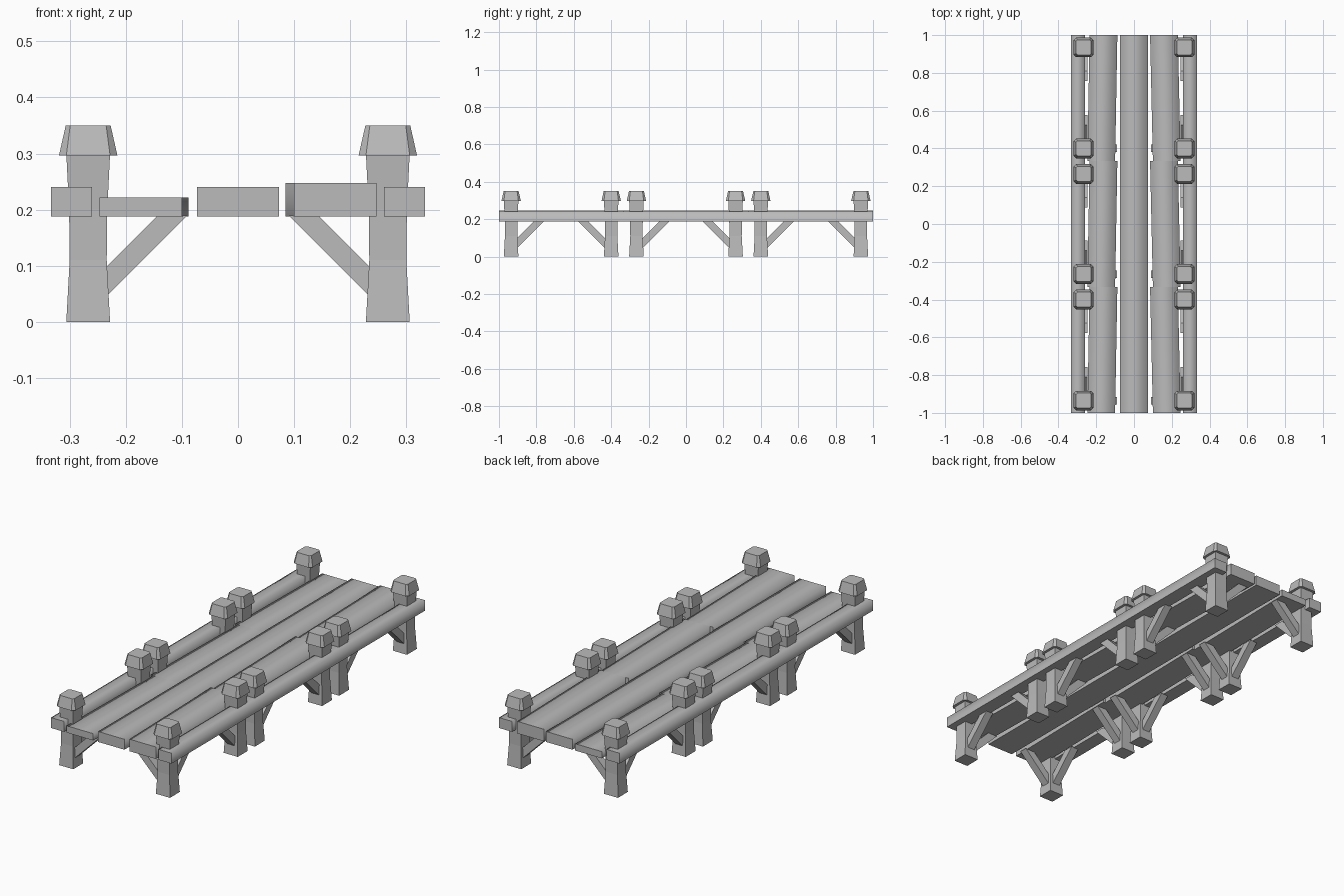
import bpy
import bmesh

cube = bpy.data.objects.get("Cube")
if cube:
    bpy.data.objects.remove(cube, do_unlink=True)

grey = bpy.data.materials.new("plain_grey")
grey.use_nodes = True
color = (0.5, 0.5, 0.5, 1)
grey.diffuse_color = color
grey.node_tree.nodes["Principled BSDF"].inputs["Base Color"].default_value = color


def finish(name, bm):
    bmesh.ops.recalc_face_normals(bm, faces=bm.faces[:])
    mesh = bpy.data.meshes.new(name)
    bm.to_mesh(mesh)
    bm.free()
    mesh.materials.append(grey)
    obj = bpy.data.objects.new(name, mesh)
    bpy.context.collection.objects.link(obj)
    return obj


def loft(name, rings):
    """Skin equal-sized rings of points and close both ends."""
    bm = bmesh.new()
    loops = [[bm.verts.new(p) for p in ring] for ring in rings]
    n = len(loops[0])
    for a, b in zip(loops, loops[1:]):
        for i in range(n):
            j = (i + 1) % n
            bm.faces.new((a[i], a[j], b[j], b[i]))
    bm.faces.new(loops[0])
    bm.faces.new(loops[-1])
    return finish(name, bm)


def beam(name, front, back, y0, y1, z0, z1):
    """Long board with softly shaded upper edges and crisp ends."""
    def ring(span, y):
        a, b = span
        return [(a, y, z0), (b, y, z0), (b, y, z1), (a, y, z1)]
    obj = loft(name, [ring(front, y0), ring(back, y1)])
    mesh = obj.data
    for poly in mesh.polygons:
        poly.use_smooth = True
    middle = (z0 + z1) / 2
    for edge in mesh.edges:
        a, b = (mesh.vertices[i].co for i in edge.vertices)
        edge.use_edge_sharp = abs(a.y - b.y) < 0.01 or a.z < middle


def square(x, y, z, r):
    return [(x - r, y - r, z), (x + r, y - r, z), (x + r, y + r, z), (x - r, y + r, z)]


def chamfered(x, y, z, r, c):
    k = r - c
    pts = [(-k, -r), (k, -r), (r, -k), (r, k), (k, r), (-k, r), (-r, k), (-r, -k)]
    return [(x + px, y + py, z) for px, py in pts]


# Diagonal brace outline: distance from the post centre, height
BRACE = [(0.03, 0.043), (0.177, 0.19), (0.124, 0.19), (0.03, 0.096)]


def brace(name, x, y, dx, dy, half=0.02):
    rings = [[(x + d * dx + s * dy, y + d * dy + s * dx, z) for d, z in BRACE]
             for s in (-half, half)]
    loft(name, rings)


# Deck: one full centre board, and three skewed boards on each side
LOW = 0.188
beam("centre_board", (-0.073, 0.073), (-0.073, 0.073), -1, 1, LOW, 0.24)
for i in range(3):
    y0 = -1 + i * 2 / 3
    y1 = y0 + 2 / 3
    beam(f"right_board_{i}", (-0.247, -0.1), (-0.235, -0.088), y0, y1, LOW, 0.222)
    beam(f"left_board_{i}", (0.1, 0.247), (0.085, 0.232), y0, y1, LOW, 0.248)

# Posts: y position and the direction of the lengthwise brace
POSTS = [(-0.935, 1), (-0.4, -1), (-0.265, 1), (0.265, -1), (0.4, 1), (0.935, -1)]
POSTS[4] = (0.4, 1)

for side, s in (("left", 1), ("right", -1)):
    # Side rail
    span = sorted((0.26 * s, 0.333 * s))
    beam(f"{side}_rail", span, span, -1, 1, LOW, 0.24)
    x = 0.267 * s
    for i, (y, d) in enumerate(POSTS):
        # Waisted post with a tapered cap
        loft(f"{side}_post_{i}", [square(x, y, z, r) for z, r in
                                  ((0, 0.039), (0.11, 0.033), (0.2, 0.034), (0.3, 0.039))])
        loft(f"{side}_post_cap_{i}", [chamfered(x, y, 0.297, 0.052, 0.013),
                                      chamfered(x, y, 0.35, 0.04, 0.008)])
        # Braces inward and lengthwise
        brace(f"{side}_inward_brace_{i}", x, y, -s, 0)
        brace(f"{side}_lengthwise_brace_{i}", x, y, 0, d)
